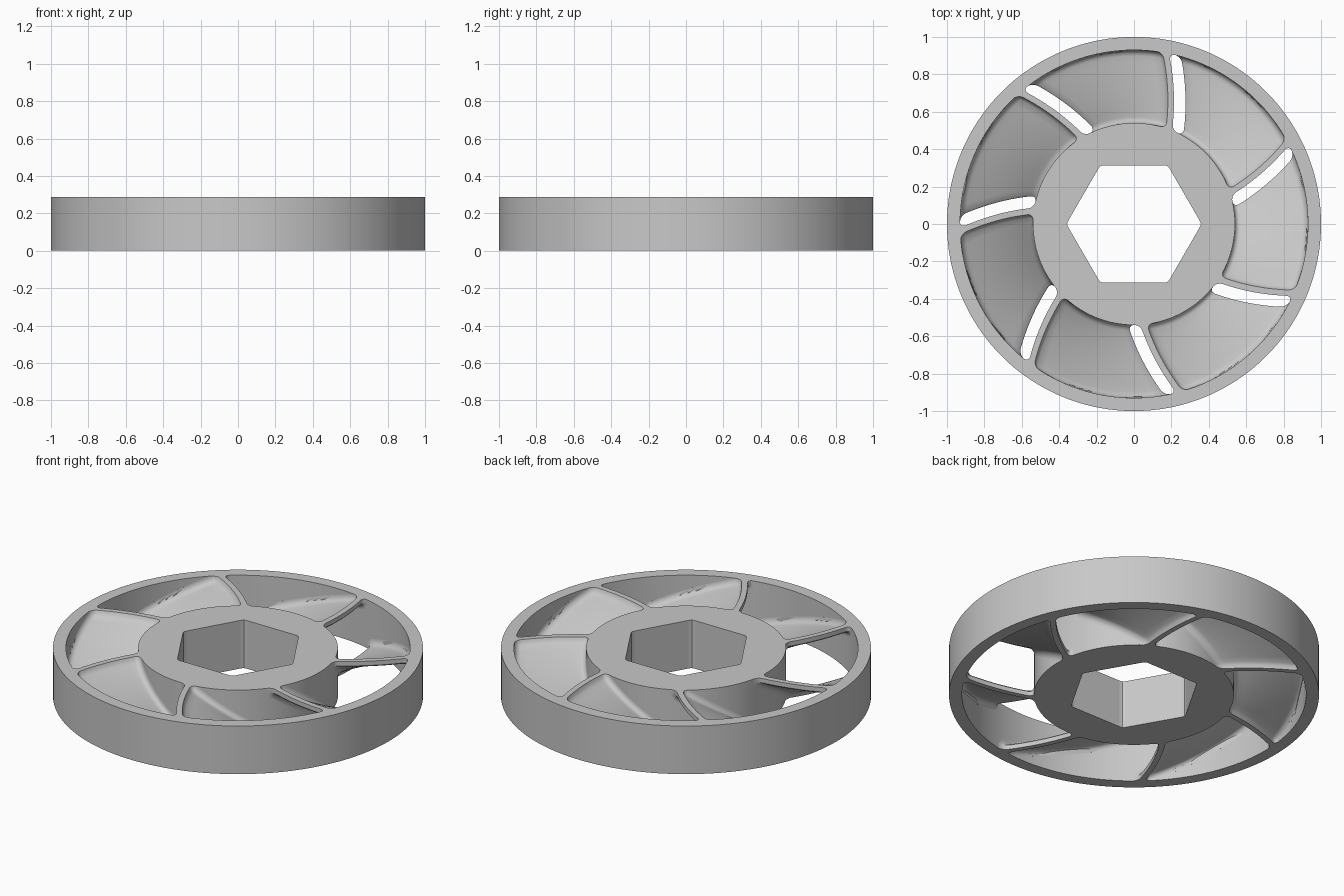
import bpy
import bmesh
from math import sin, cos, pi, radians, sqrt, atan2

cube = bpy.data.objects.get("Cube")
if cube:
    bpy.data.objects.remove(cube, do_unlink=True)

HEIGHT = 0.287
HUB_R, RIM_IN, RIM_OUT = 0.54, 0.93, 1.0
BLADES = 7
PITCH = 2 * pi / BLADES
RIB, SLOT, FILLET = 0.034, 0.066, 0.032

grey = bpy.data.materials.new("light grey")
grey.use_nodes = True
grey.diffuse_color = (0.58, 0.58, 0.58, 1)
grey.node_tree.nodes["Principled BSDF"].inputs["Base Color"].default_value = (0.58, 0.58, 0.58, 1)


def finish(name, bm):
    bmesh.ops.recalc_face_normals(bm, faces=bm.faces)
    mesh = bpy.data.meshes.new(name)
    bm.to_mesh(mesh)
    bm.free()
    mesh.materials.append(grey)
    obj = bpy.data.objects.new(name, mesh)
    bpy.context.collection.objects.link(obj)
    bpy.ops.object.select_all(action="DESELECT")
    obj.select_set(True)
    bpy.context.view_layer.objects.active = obj
    bpy.ops.object.shade_smooth_by_angle(angle=radians(28))
    return obj


def skin(bm, loops, closed):
    """Join equal loops of points with quads; cap the ends unless closed."""
    rows = [[bm.verts.new(p) for p in loop] for loop in loops]
    n = len(rows[0])
    pairs = list(zip(rows, rows[1:])) + ([(rows[-1], rows[0])] if closed else [])
    for a, b in pairs:
        for i in range(n):
            j = (i + 1) % n
            bm.faces.new((a[i], a[j], b[j], b[i]))
    if not closed:
        bm.faces.new(rows[0])
        bm.faces.new(rows[-1])


def ring(name, inner, outer, steps=180):
    """Flat-topped ring; inner and outer are radius functions of angle."""
    bm = bmesh.new()
    loops = []
    for k in range(steps):
        a = 2 * pi * k / steps
        loops.append([(f(a) * cos(a), f(a) * sin(a), z)
                      for f, z in ((inner, 0), (outer, 0), (outer, HEIGHT), (inner, HEIGHT))])
    skin(bm, loops, True)
    return finish(name, bm)


def hexagon(a):
    sector = a % (pi / 3) - pi / 6
    return min(0.313 / cos(sector), 0.358)


ring("hub_with_hex_bore", hexagon, lambda a: HUB_R)
ring("outer_rim", lambda a: RIM_IN, lambda a: RIM_OUT)


def blade_section(r, grow):
    """Section as (arc length, height), thickened by grow where it meets the walls."""
    length = r * PITCH - SLOT
    slope = atan2(HEIGHT - 0.065, length - RIB - 0.02)
    up = (sin(slope), cos(slope))
    down = (-up[0], -up[1])
    steps = 16
    pts = [((0, HEIGHT), (-1, 0)), ((RIB, HEIGHT), (1, 0)),
           ((RIB + 0.007, HEIGHT - 0.018), (0.85, 0.5))]
    # upper surface descends to the lower rib
    s0, z0 = RIB + 0.02, HEIGHT - 0.03
    for k in range(steps + 1):
        t = k / steps
        pts.append(((s0 + (length - 0.008 - s0) * t, z0 + (0.034 - z0) * t), up))
    pts += [((length, 0.026), (1, 0.2)), ((length, 0), (1, 0)), ((length - RIB, 0), (-1, 0)),
            ((length - RIB - 0.007, 0.018), (-0.85, -0.5))]
    # underside rises back to the upper rib
    s1 = length - RIB - 0.02
    for k in range(steps + 1):
        t = k / steps
        pts.append(((s1 + (0.008 - s1) * t, 0.03 + (HEIGHT - 0.064) * t), down))
    pts.append(((0, HEIGHT - 0.026), (-1, -0.2)))
    return [(s + ns * grow, min(HEIGHT, max(0, z + nz * grow))) for (s, z), (ns, nz) in pts]


# radial stations, crowded inside the fillets at both walls
fillet_steps = [FILLET * (1 - cos(k * pi / 12)) for k in range(7)]
gaps = [(HUB_R + d, d) for d in fillet_steps]
middle = RIM_IN - HUB_R - 2 * FILLET
gaps += [(HUB_R + FILLET + middle * k / 10, FILLET) for k in range(1, 10)]
gaps += [(RIM_IN - d, d) for d in reversed(fillet_steps)]
gaps = [(HUB_R - 0.004, 0)] + gaps + [(RIM_IN + 0.004, 0)]

for b in range(BLADES):
    bm = bmesh.new()
    loops = []
    for r, d in gaps:
        grow = FILLET - sqrt(max(0, FILLET ** 2 - (FILLET - d) ** 2))
        start = radians(68.7 + (r - 0.57) * 27) + b * PITCH
        loops.append([(r * cos(start + s / r), r * sin(start + s / r), z)
                      for s, z in blade_section(r, grow)])
    skin(bm, loops, False)
    finish(f"blade_{b + 1}", bm)
